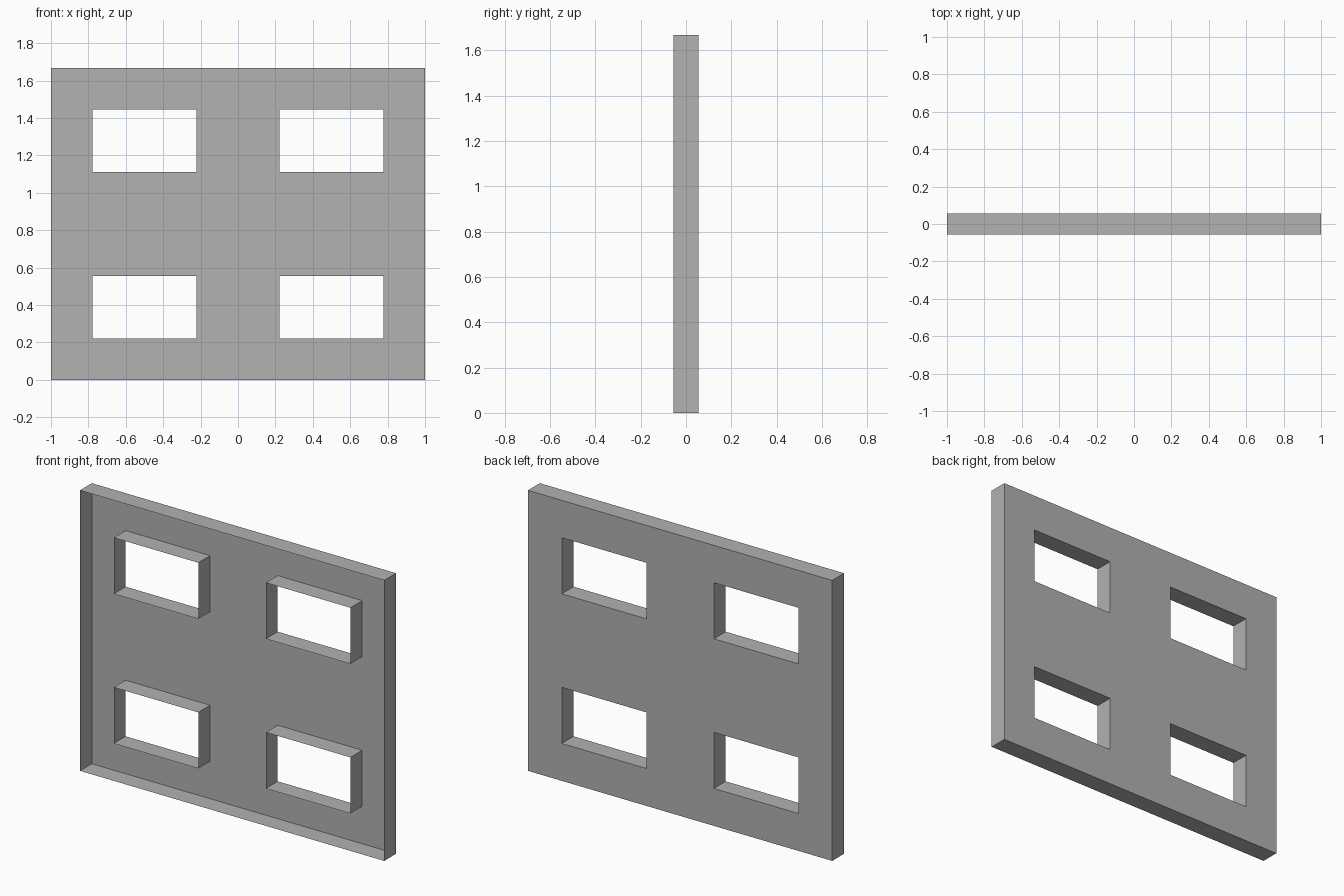
import bpy
import bmesh

cube = bpy.data.objects.get("Cube")
if cube:
    bpy.data.objects.remove(cube, do_unlink=True)

UNIT = 1 / 9                      # the wall is 18 x 15 units, 1 deep
FRONT, BACK = -0.5, 0.5
XS = [-9, -7, -2, 2, 7, 9]        # panel and opening edges
ZS = [0, 2, 5, 10, 13, 15]
OPEN = (1, 3)                     # grid cells that are openings

grey = bpy.data.materials.new("plain_grey")
grey.use_nodes = True
colour = (0.445, 0.445, 0.445, 1)
grey.diffuse_color = colour
grey.node_tree.nodes["Principled BSDF"].inputs["Base Color"].default_value = colour


def finish(name, bm):
    bmesh.ops.remove_doubles(bm, verts=bm.verts, dist=1e-4)
    bmesh.ops.scale(bm, vec=(UNIT, UNIT, UNIT), verts=bm.verts)
    mesh = bpy.data.meshes.new(name)
    bm.to_mesh(mesh)
    bm.free()
    mesh.materials.append(grey)
    obj = bpy.data.objects.new(name, mesh)
    bpy.context.collection.objects.link(obj)


def add_face(bm, points):
    return bm.faces.new([bm.verts.new(p) for p in points])


def sleeve(name, x0, x1, z0, z1, inward):
    """Four thin walls running from the front edge to the back sheet."""
    bm = bmesh.new()
    ring = [(x0, z0), (x1, z0), (x1, z1), (x0, z1)]
    for (ax, az), (bx, bz) in zip(ring, ring[1:] + ring[:1]):
        face = add_face(bm, [(ax, FRONT, az), (bx, FRONT, bz),
                             (bx, BACK, bz), (ax, BACK, az)])
        # ring order gives outward normals
        if inward:
            face.normal_flip()
    finish(name, bm)


# Back sheet with four openings
panel = bmesh.new()
for i in range(len(XS) - 1):
    for j in range(len(ZS) - 1):
        if i in OPEN and j in OPEN:
            continue
        x0, x1, z0, z1 = XS[i], XS[i + 1], ZS[j], ZS[j + 1]
        add_face(panel, [(x0, BACK, z0), (x0, BACK, z1),
                         (x1, BACK, z1), (x1, BACK, z0)])
finish("back_panel", panel)

# Outer edge, open at the front
sleeve("outer_rim", XS[0], XS[-1], ZS[0], ZS[-1], False)

# Window sleeves
for i, side in zip(OPEN, ("right", "left")):
    for j, level in zip(OPEN, ("lower", "upper")):
        sleeve(f"{level}_{side}_window_sleeve",
               XS[i], XS[i + 1], ZS[j], ZS[j + 1], True)
